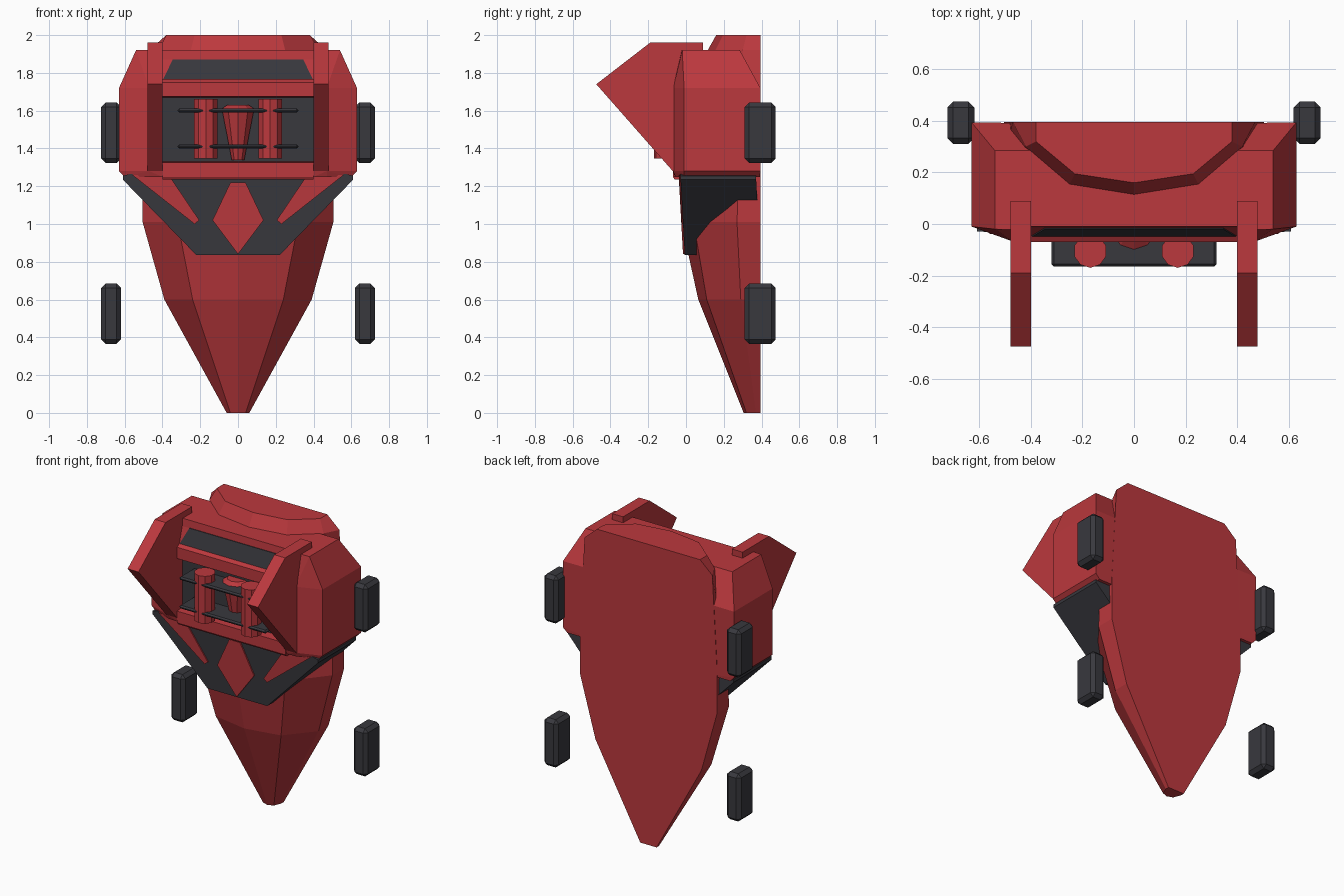
import bpy, bmesh, math
from mathutils import Vector, Matrix

if "Cube" in bpy.data.objects:
    bpy.data.objects.remove(bpy.data.objects["Cube"], do_unlink=True)


def make_material(name, rgb):
    m = bpy.data.materials.new(name)
    m.use_nodes = True
    m.diffuse_color = (*rgb, 1)
    bsdf = m.node_tree.nodes["Principled BSDF"]
    bsdf.inputs["Base Color"].default_value = (*rgb, 1)
    bsdf.inputs["Roughness"].default_value = 0.6
    return m


RED = make_material("armour red", (0.5, 0.04, 0.047))
DARK = make_material("charcoal", (0.04, 0.04, 0.048))


def finish(name, bm, mat):
    bmesh.ops.recalc_face_normals(bm, faces=bm.faces)
    me = bpy.data.meshes.new(name)
    bm.to_mesh(me)
    bm.free()
    me.materials.append(mat)
    ob = bpy.data.objects.new(name, me)
    bpy.context.collection.objects.link(ob)
    return ob


def mirror(ob):
    """Copy a left-hand part to the right across x = 0."""
    mod = ob.modifiers.new("mirror", 'MIRROR')
    mod.use_axis[0] = True
    mod.use_mirror_merge = False
    return ob


def loft(name, rings, mat):
    bm = bmesh.new()
    loops = [[bm.verts.new(p) for p in r] for r in rings]
    n = len(loops[0])
    for a, b in zip(loops, loops[1:]):
        for i in range(n):
            j = (i + 1) % n
            bm.faces.new((a[i], a[j], b[j], b[i]))
    bm.faces.new(loops[0])
    bm.faces.new(loops[-1])
    return finish(name, bm, mat)


def slab_x(name, profile, x0, x1, mat):
    """Extrude a (y, z) profile along x."""
    return loft(name, [[(x, y, z) for y, z in profile] for x in (x0, x1)], mat)


def plate(name, outline, front, mat, depth=0.009):
    """Extrude an (x, z) outline; front(z) gives the y of its face."""
    return loft(name, [[(x, front(z) + d, z) for x, z in outline]
                       for d in (0, depth)], mat)


def both(half):
    """Complete a half outline running from +x with its mirror."""
    return half + [(-x, z) for x, z in reversed(half) if x]


def box(name, centre, size, mat, bevel=0):
    bm = bmesh.new()
    bmesh.ops.create_cube(bm, size=1, matrix=Matrix.Translation(centre)
                          @ Matrix.Diagonal((*size, 1)))
    if bevel:
        bmesh.ops.bevel(bm, geom=bm.edges[:], offset=bevel, segments=1,
                        affect='EDGES')
    return finish(name, bm, mat)


def cone(name, centre, r_low, r_high, height, sides, mat):
    bm = bmesh.new()
    bmesh.ops.create_cone(bm, cap_ends=True, segments=sides, radius1=r_low,
                          radius2=r_high, depth=height,
                          matrix=Matrix.Translation(centre))
    return finish(name, bm, mat)


BACK = 0.395

# Shield-like hull: flat back, faceted front; (z, half width, y of the facets)
sections = [
    (0.0, 0.06, 0.06, 0.04, 0.37, 0.32, 0.305),
    (0.6, 0.39, 0.39, 0.24, 0.29, 0.11, 0.065),
    (1.01, 0.505, 0.505, 0.32, 0.27, 0.04, -0.025),
    (1.3, 0.505, 0.505, 0.32, 0.28, 0.06, 0.01),
    (1.92, 0.47, 0.42, 0.25, 0.30, 0.155, 0.115),
    (2.0, 0.38, 0.38, 0.23, 0.32, 0.195, 0.16),
]
rings = []
for z, w, w1, w2, y1, y2, y3 in sections:
    half = [(w, BACK), (w1, y1), (w2, y2), (0, y3)]
    rings.append([(x, y, z) for x, y in both(half)])
loft("hull", rings, RED)

# Chest sides: chamfered outer blocks
bm = bmesh.new()
for x, y, z in [(0.4, -0.025, 1.92), (0.54, -0.02, 1.92), (0.54, 0.285, 1.92),
                (0.4, 0.285, 1.92), (0.4, 0.392, 1.72), (0.4, 0.392, 1.28)]:
    bm.verts.new((x, y, z))
for z in (1.28, 1.72):
    for x, y in [(0.63, -0.01), (0.63, 0.394), (0.47, -0.068), (0.4, -0.068)]:
        bm.verts.new((x, y, z))
for x, y in [(0.4, -0.06), (0.47, -0.055), (0.6, -0.01), (0.6, 0.392), (0.4, 0.392)]:
    bm.verts.new((x, y, 1.25))
bmesh.ops.convex_hull(bm, input=bm.verts[:])
bmesh.ops.dissolve_limit(bm, angle_limit=math.radians(1), verts=bm.verts[:],
                         edges=bm.edges[:])
mirror(finish("chest_side", bm, RED))

# Chest centre with a recessed dark bay between two cross bars
RECESS = -0.01
centre = slab_x("chest_centre", [
    (0.39, 1.235), (-0.06, 1.235), (-0.07, 1.25), (-0.07, 1.325),
    (RECESS, 1.33), (RECESS, 1.67), (-0.07, 1.675), (-0.07, 1.75),
    (-0.045, 1.765), (-0.015, 1.87), (-0.01, 1.92), (0.285, 1.92),
    (0.39, 1.72)], -0.4, 0.4, RED)
centre.data.materials.append(DARK)
for f in centre.data.polygons:
    if f.normal.y < -0.9 and 1.4 < f.center.z < 1.6:
        f.material_index = 1

# Dark sloped window above the bay
plate("upper_window", both([(0.395, 1.768), (0.345, 1.872)]),
      lambda z: -0.05 + (z - 1.765) * 0.286, DARK)

# Tapered core inside the bay
cone("bay_core", (0, -0.01, 1.475), 0.035, 0.09, 0.27, 10, RED)
cone("bay_core_cap", (0, -0.01, 1.62), 0.09, 0.06, 0.02, 10, RED)

# Twin cylinders and the thin bars that tie them
mirror(cone("cylinder", (0.17, -0.105, 1.503), 0.065, 0.065, 0.315, 10, RED))
for name, z in (("lower_tie_bar", 1.41), ("upper_tie_bar", 1.60)):
    box(name, (0, -0.085, z), (0.64, 0.16, 0.022), DARK, 0.009)

# Forward pointing fins
mirror(slab_x("fin", [(0.09, 1.96), (-0.19, 1.96), (-0.475, 1.74),
                      (-0.07, 1.28), (0.09, 1.28)], 0.4, 0.48, RED))

# Dark abdomen wedge behind the chest's lower edge
def belly_y(z):
    return -0.03 + (1.26 - z) * 0.055


plate("abdomen", both([(0.57, 1.265), (0.61, 1.255), (0.61, 1.235), (0.22, 0.835)]),
      belly_y, DARK, 0.40)

# Red plates on the abdomen
def inlay_y(z):
    return belly_y(z) - 0.008


mirror(plate("belly_strip", [(0.36, 1.25), (0.56, 1.26), (0.23, 1.0), (0.205, 1.02)],
             inlay_y, RED))
plate("belly_diamond", both([(0.04, 1.22), (0.135, 1.02), (0, 0.84)]),
      lambda z: inlay_y(z) - 0.001, RED)

# Side pads standing clear of the body
for name, z in (("lower_pad", 0.525), ("upper_pad", 1.483)):
    mirror(box(name, (0.672, 0.393, z), (0.104, 0.164, 0.318), DARK, 0.022))
